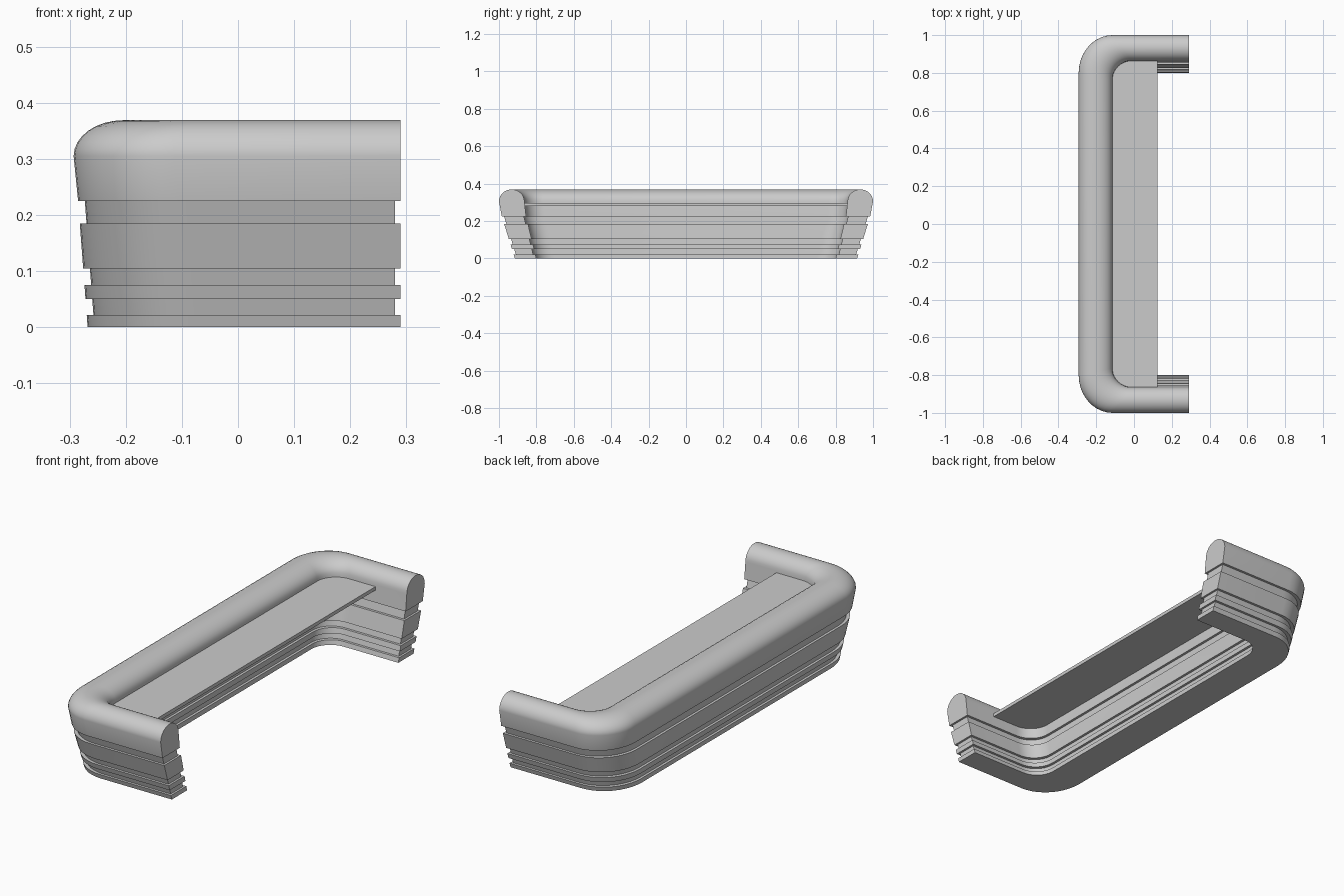
import bpy, bmesh, math

cube = bpy.data.objects.get("Cube")
if cube:
    bpy.data.objects.remove(cube, do_unlink=True)

grey = bpy.data.materials.new("plain_grey")
grey.use_nodes = True
grey.diffuse_color = (0.6, 0.6, 0.6, 1)
grey.node_tree.nodes["Principled BSDF"].inputs["Base Color"].default_value = (0.6, 0.6, 0.6, 1)

CORNER_STEPS = 10


def u_path(x, y, rx, ry, end):
    """U-shaped plan outline: two short arms joined by a long rounded side."""
    arc = [math.pi / 2 * i / CORNER_STEPS for i in range(CORNER_STEPS + 1)]
    half = [(end, y)] + [(-x + rx - rx * math.sin(a), y - ry + ry * math.cos(a)) for a in arc]
    return half + [(px, -py) for px, py in reversed(half)]


def finish(name, bm, smooth=True):
    bmesh.ops.recalc_face_normals(bm, faces=bm.faces)
    mesh = bpy.data.meshes.new(name)
    bm.to_mesh(mesh)
    bm.free()
    mesh.materials.append(grey)
    obj = bpy.data.objects.new(name, mesh)
    bpy.context.collection.objects.link(obj)
    if smooth:
        bpy.ops.object.select_all(action="DESELECT")
        obj.select_set(True)
        bpy.context.view_layer.objects.active = obj
        bpy.ops.object.shade_smooth_by_angle(angle=math.radians(35))
    return obj


def sweep(name, section, end):
    """Sweep a closed section of (x, y, z, inward) points around the U."""
    bm = bmesh.new()
    rings = []
    for x, y, z, t in section:
        path = u_path(x, y, 0.18 - 0.08 * t, 0.2 - 0.1 * t, end)
        rings.append([bm.verts.new((px, py, z)) for px, py in path])
    for a, b in zip(rings, rings[1:] + rings[:1]):
        for i in range(len(a) - 1):
            bm.faces.new((a[i], a[i + 1], b[i + 1], b[i]))
    bm.faces.new([r[0] for r in rings])
    bm.faces.new([r[-1] for r in reversed(rings)])
    return finish(name, bm)


def outer(z, inset=0):
    f = z / 0.225
    return (0.268 + 0.017 * f - inset, 0.915 + 0.07 * f - inset, z, 0)


def inner(z, inset=0):
    f = z / 0.225
    return (0.10 + 0.01 * f + inset, 0.80 + 0.055 * f + inset, z, 1)


# Rounded top rail
arch = []
for i in range(17):
    a = math.pi * i / 16
    c = math.cos(a)
    arch.append((0.204 + 0.089 * c, 0.932 + 0.068 * c, 0.305 + 0.064 * math.sin(a), (1 - c) / 2))
sweep("top_rail", [outer(0.225)] + arch + [inner(0.225)], 0.29)

# Projecting wall bands
for name, low, high in (("base_band", 0, 0.022), ("lower_band", 0.05, 0.075), ("middle_band", 0.105, 0.185)):
    sweep(name, [outer(low), outer(high), inner(high), inner(low)], 0.29)

# Recessed strips between the bands
for name, low, high in (("lower_recess", 0.02, 0.052), ("middle_recess", 0.073, 0.107), ("upper_recess", 0.183, 0.227)):
    sweep(name, [outer(low, 0.012), outer(high, 0.012), inner(high, 0.012), inner(low, 0.012)], 0.28)

# Thin shelf inside the rail, tucked slightly into it
bm = bmesh.new()
plan = u_path(0.125, 0.872, 0.11, 0.11, 0.125)
base = bm.faces.new([bm.verts.new((x, y, 0.28)) for x, y in plan])
top = bmesh.ops.extrude_face_region(bm, geom=[base])
bmesh.ops.translate(bm, vec=(0, 0, 0.017), verts=[v for v in top["geom"] if isinstance(v, bmesh.types.BMVert)])
finish("shelf", bm)
